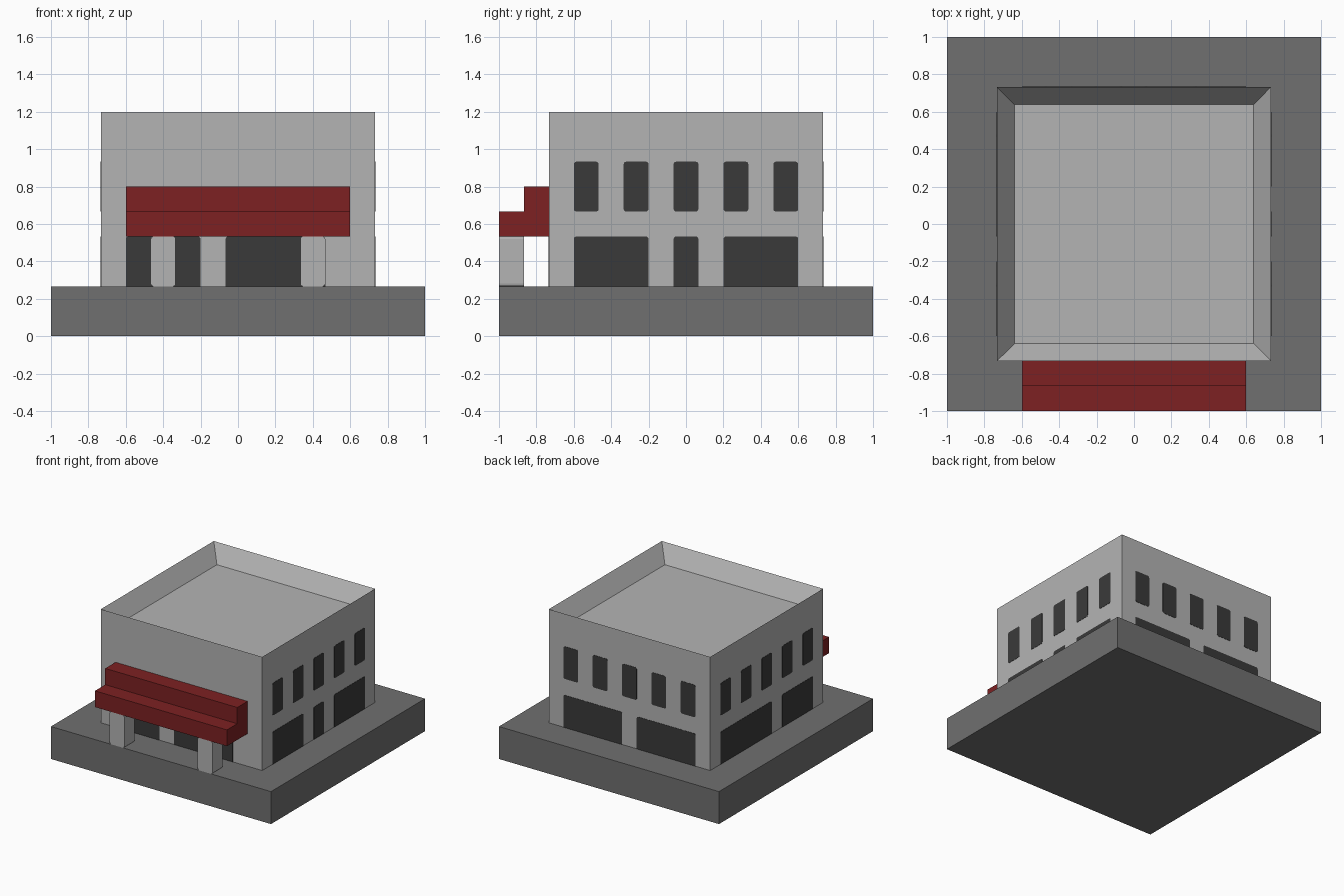
import bpy, bmesh, math
from mathutils import Matrix, Vector

if "Cube" in bpy.data.objects:
    bpy.data.objects.remove(bpy.data.objects["Cube"])

U = 1 / 15  # modelling unit of the design


def material(name, rgb):
    m = bpy.data.materials.new(name)
    m.diffuse_color = (*rgb, 1)
    m.use_nodes = True
    m.node_tree.nodes["Principled BSDF"].inputs["Base Color"].default_value = m.diffuse_color
    return m


WALL = material("light grey", (0.456, 0.456, 0.456))
BASE = material("mid grey", (0.162, 0.162, 0.162))
GLASS = material("dark glass", (0.042, 0.042, 0.042))
RED = material("dark red", (0.205, 0.0155, 0.0165))


def finish(bm, name, mat):
    bmesh.ops.recalc_face_normals(bm, faces=bm.faces)
    me = bpy.data.meshes.new(name)
    bm.to_mesh(me)
    bm.free()
    me.materials.append(mat)
    ob = bpy.data.objects.new(name, me)
    bpy.context.collection.objects.link(ob)
    return ob


def box_mesh(lo, hi):
    lo, hi = Vector(lo), Vector(hi)
    bm = bmesh.new()
    bmesh.ops.create_cube(bm, size=1)
    bmesh.ops.scale(bm, vec=hi - lo, verts=bm.verts)
    bmesh.ops.translate(bm, vec=(lo + hi) / 2, verts=bm.verts)
    return bm


def prism(name, mat, points, direction, turn=0):
    """Extrude a closed outline of 3D points, then turn it about z."""
    bm = bmesh.new()
    face = bm.faces.new([bm.verts.new(p) for p in points])
    new = bmesh.ops.extrude_face_region(bm, geom=[face])["geom"]
    bmesh.ops.translate(bm, vec=direction,
                        verts=[v for v in new if isinstance(v, bmesh.types.BMVert)])
    bmesh.ops.transform(bm, matrix=Matrix.Rotation(turn, 4, 'Z'), verts=bm.verts)
    return finish(bm, name, mat)


def rounded(u0, u1, z0, z1, y, r_low, r_top=0.014):
    """Rectangle outline in the xz plane with small rounded corners."""
    pts = []
    for cu, cz, su, sz, a0, r in ((u0, z0, 1, 1, 180, r_low), (u1, z0, -1, 1, 270, r_low),
                                  (u1, z1, -1, -1, 0, r_top), (u0, z1, 1, -1, 90, r_top)):
        if r == 0:
            pts.append((cu, y, cz))
            continue
        for k in range(4):
            a = math.radians(a0 + 30 * k)
            pts.append((cu + su * r + r * math.cos(a), y, cz + sz * r + r * math.sin(a)))
    return pts


# Ground slab
finish(box_mesh((-1, -1, 0), (1, 1, 4 * U)), "base_slab", BASE)

# Building body with a sunken roof
bm = box_mesh((-11 * U, -11 * U, 4 * U), (11 * U, 11 * U, 18 * U))
top = max(bm.faces, key=lambda f: f.calc_center_median().z)
bmesh.ops.inset_individual(bm, faces=[top], thickness=2 * U)
bmesh.ops.translate(bm, vec=(0, 0, -2 * U), verts=top.verts)
finish(bm, "building_body", WALL)

# Ground floor openings per side, in units along the wall seen from outside
openings = {"front": [(-9, -3), (-1, 7)],
            "right": [(-9, -3), (-1, 1), (3, 9)],
            "back": [(-9, -1), (1, 9)],
            "left": [(-9, 1), (3, 9)]}
for i, (side, spans) in enumerate(openings.items()):
    turn = i * math.pi / 2
    y = -11 * U - 0.002
    for n, (a, b) in enumerate(spans):
        prism(f"{side}_ground_opening_{n + 1}", GLASS,
              rounded(a * U, b * U, 4 * U, 8 * U, y, 0), (0, 0.004, 0), turn)
    # Upper floor windows on every side but the front
    if side != "front":
        for n in range(5):
            a = -9 + 4 * n
            prism(f"{side}_upper_window_{n + 1}", GLASS,
                  rounded(a * U, (a + 2) * U, 10 * U, 14 * U, y, 0.014), (0, 0.004, 0), turn)

# Stepped awning
steps = [(-11, 8), (-15, 8), (-15, 10), (-13, 10), (-13, 12), (-11, 12)]
prism("awning", RED, [(-9 * U, a * U, b * U) for a, b in steps], (18 * U, 0, 0))

# Awning pillars
for name, a in (("left_pillar", -7), ("right_pillar", 5)):
    prism(name, WALL, rounded(a * U, (a + 2) * U, 4 * U, 8 * U, -1, 0.014), (0, 2 * U, 0))
